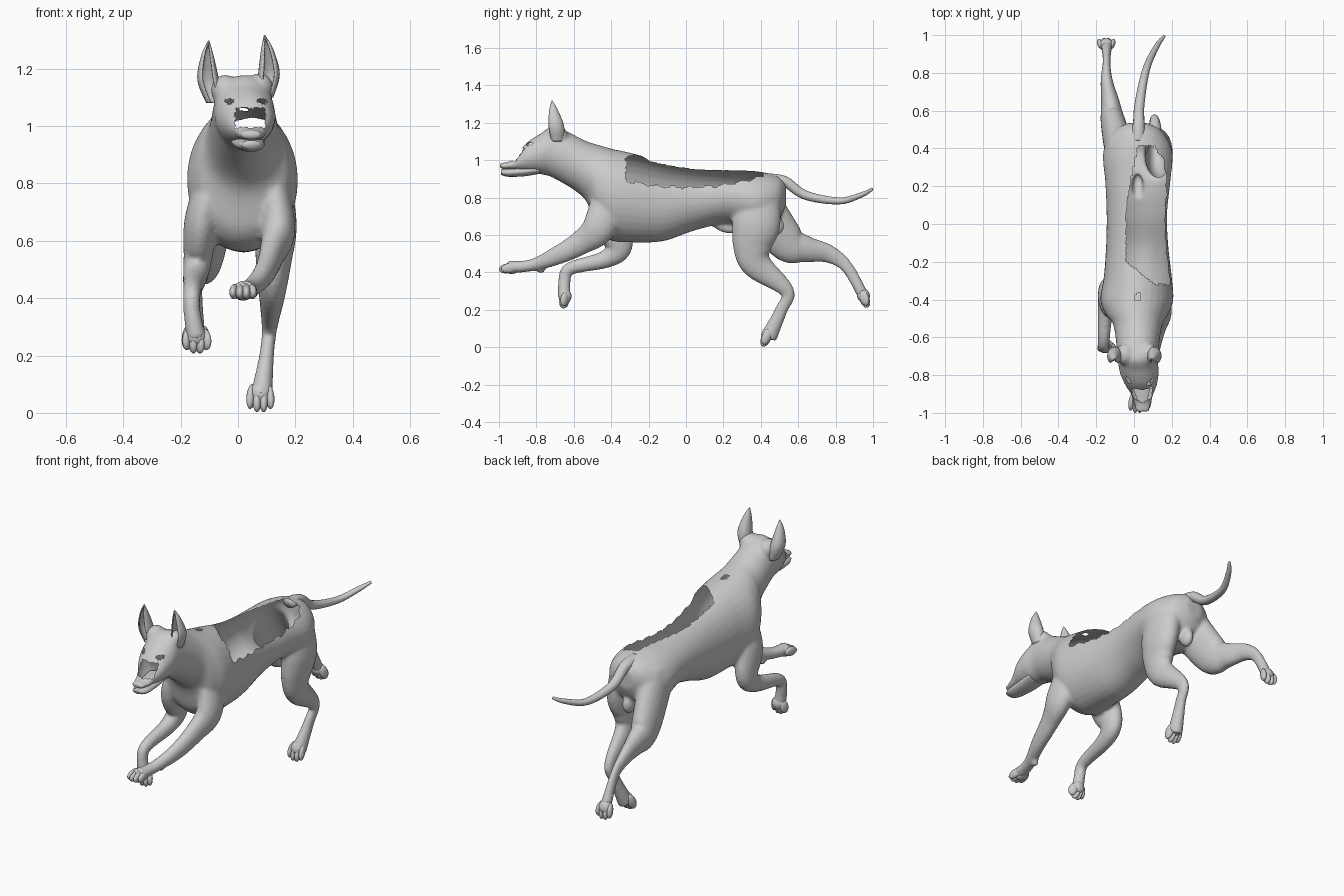
import bpy, bmesh, math
from mathutils import Vector, Matrix

if "Cube" in bpy.data.objects:
    bpy.data.objects.remove(bpy.data.objects["Cube"])

# One plain clay grey
grey = bpy.data.materials.new("clay grey")
grey.use_nodes = True
grey.diffuse_color = (0.6, 0.6, 0.6, 1)
bsdf = grey.node_tree.nodes["Principled BSDF"]
bsdf.inputs["Base Color"].default_value = (0.6, 0.6, 0.6, 1)
bsdf.inputs["Roughness"].default_value = 0.7


def make(name, bm):
    """Turn a bmesh into a smooth grey object."""
    me = bpy.data.meshes.new(name)
    bm.to_mesh(me)
    bm.free()
    me.materials.append(grey)
    me.polygons.foreach_set("use_smooth", [True] * len(me.polygons))
    ob = bpy.data.objects.new(name, me)
    bpy.context.collection.objects.link(ob)
    return ob


def smooth_path(keys, steps=6):
    """Catmull-Rom interpolation through a list of tuples."""
    k = [Vector(p) for p in keys]
    out = []
    for i in range(len(k) - 1):
        a, b, c, d = k[max(i - 1, 0)], k[i], k[i + 1], k[min(i + 2, len(k) - 1)]
        for s in range(steps):
            t = s / steps
            out.append(0.5 * (2 * b + (c - a) * t + (2 * a - 5 * b + 4 * c - d) * t * t
                              + (3 * b - a - 3 * c + d) * t ** 3))
    return out + [k[-1]]


def tube(bm, keys, fixed=None, sides=24):
    """Loft ellipses (x, y, z, side radius, other radius) along a path."""
    path = smooth_path(keys)
    rings = []
    for i, p in enumerate(path):
        c = Vector(p[:3])
        t = fixed or (Vector(path[min(i + 1, len(path) - 1)][:3])
                      - Vector(path[max(i - 1, 0)][:3])).normalized()
        u = Vector((1, 0, 0))
        u = (u - t * u.dot(t)).normalized()
        v = t.cross(u)
        rings.append([bm.verts.new(c + u * p[3] * math.cos(a) + v * p[4] * math.sin(a))
                      for a in (2 * math.pi * j / sides for j in range(sides))])
    for r, q in zip(rings, rings[1:]):
        for j in range(sides):
            k = (j + 1) % sides
            bm.faces.new((r[j], r[k], q[k], q[j]))
    bm.faces.new(rings[0])
    bm.faces.new(rings[-1])
    bmesh.ops.recalc_face_normals(bm, faces=bm.faces[:])


def ball(bm, centre, size, aim=(0, 0, 1)):
    """Ellipsoid whose long z axis points along aim."""
    rot = Vector(aim).to_track_quat('Z', 'Y').to_matrix().to_4x4()
    m = Matrix.Translation(centre) @ rot @ Matrix.Diagonal((*size, 1))
    bmesh.ops.create_uvsphere(bm, u_segments=16, v_segments=10, radius=1, matrix=m)


def toes(name, centre, aim, length):
    """Four fanned toes and a pad."""
    bm = bmesh.new()
    c, aim = Vector(centre), Vector(aim).normalized()
    for s in (-1.5, -.5, .5, 1.5):
        reach = aim * (.006 if abs(s) < 1 else -.006)
        ball(bm, c + reach + Vector((s * .021, 0, 0)), (.016, .026, length * .9),
             aim + Vector((s * .08, 0, 0)))
    ball(bm, c - aim * .02, (.038, .034, .04), aim)
    make(name, bm)


# Trunk, neck and head: y, centre x, top z, bottom z, half width
trunk = [(.535, .02, .87, .76, .05), (.49, .02, .915, .68, .13), (.38, .02, .94, .63, .183),
         (.22, .02, .95, .66, .172), (.05, .015, .963, .625, .16), (-.12, .017, .992, .567, .165),
         (-.28, .02, 1.035, .56, .18), (-.4, .015, 1.062, .57, .193), (-.48, .015, 1.085, .63, .165),
         (-.54, .02, 1.105, .79, .128), (-.7, .02, 1.178, .9, .107), (-.78, .027, 1.14, .925, .104),
         (-.85, .037, 1.095, .935, .085), (-.9, .043, 1.035, .945, .06), (-.94, .045, .995, .95, .05),
         (-.995, .045, .985, .953, .034)]
bm = bmesh.new()
tube(bm, [(cx, y, (a + b) / 2, w, (a - b) / 2) for y, cx, a, b, w in trunk], Vector((0, -1, 0)), 32)
# Brow corners below the ears
ball(bm, (.075, -.69, 1.13), (.05, .06, .055))
ball(bm, (-.045, -.69, 1.125), (.05, .06, .055))

# Left foreleg, reaching forward
tube(bm, [(.11, -.4, .86, .05, .09), (.14, -.46, .65, .06, .09), (.12, -.56, .56, .045, .066),
          (.09, -.7, .485, .036, .049), (.045, -.83, .437, .032, .032), (.02, -.95, .428, .04, .034)])
ball(bm, (.05, -.775, .415), (.018, .025, .02))
# Right foreleg, folded at the wrist
tube(bm, [(-.075, -.4, .86, .05, .09), (-.125, -.4, .68, .06, .1), (-.14, -.36, .54, .05, .075),
          (-.15, -.43, .47, .042, .048), (-.16, -.62, .42, .031, .035), (-.16, -.65, .35, .03, .033),
          (-.145, -.65, .26, .035, .035)])
# Left hind leg, under the body
tube(bm, [(.1, .38, .82, .08, .12), (.13, .375, .66, .075, .13), (.125, .355, .54, .064, .105),
          (.12, .38, .44, .05, .08), (.11, .54, .3, .028, .04), (.1, .51, .2, .026, .034),
          (.08, .44, .05, .04, .046)])
# Right hind leg, stretched back
tube(bm, [(-.07, .36, .82, .08, .12), (-.11, .53, .57, .066, .106), (-.125, .64, .525, .05, .072),
          (-.145, .76, .5, .032, .05), (-.145, .86, .43, .021, .034), (-.145, .945, .28, .03, .03)])
# Rear and belly bumps
ball(bm, (.03, .48, .65), (.032, .045, .055))
ball(bm, (.02, .2, .645), (.03, .03, .07), (0, 1, -.4))

# Fuse everything into one hollow skin
body = make("body_parts", bm)
mod = body.modifiers.new("fuse", 'REMESH')
mod.mode, mod.voxel_size = 'VOXEL', 0.01
mod = body.modifiers.new("soften", 'SMOOTH')
mod.factor, mod.iterations = 0.5, 6
skin = bpy.data.meshes.new_from_object(body.evaluated_get(bpy.context.evaluated_depsgraph_get()))
bpy.data.objects.remove(body)


def is_open(p, n):
    """Openings in the skin: back, snout, withers nick and eyes."""
    x, y, z = p
    if -.32 < y < .41 and n.z > -.2:
        low = .855 + .35 * y * y + .006 * math.sin(y * 70)
        left = -.04 + 1.25 * max(0, -.2 - y) + .2 * max(0, y - .1)
        if z > low and x > left:
            return True
    if y < -.85 and .995 < z < 1.062 and abs(x - .043) < .052 and n.y < -.15:
        return True
    if z > 1 and abs(y + .385) < .022 and abs(x - .02) < .01:
        return True
    return y < -.8 and any(((x - ex) / .016) ** 2 + ((z - 1.087) / .008) ** 2 < 1 for ex in (-.03, .085))


bm = bmesh.new()
bm.from_mesh(skin)
bpy.data.meshes.remove(skin)
bm.normal_update()
bmesh.ops.delete(bm, geom=[f for f in bm.faces if is_open(f.calc_center_median(), f.normal)],
                 context='FACES')
make("body", bm)

# Lower jaw
bm = bmesh.new()
tube(bm, [(.033, -.78, .95, .06, .022), (.038, -.86, .94, .055, .026), (.045, -.95, .933, .046, .022),
          (.045, -.99, .936, .03, .014)], Vector((0, -1, 0)))
make("lower_jaw", bm)

# Tail
bm = bmesh.new()
tube(bm, [(.02, .44, .9, .04, .03), (.025, .53, .885, .031, .029), (.03, .64, .812, .026, .025),
          (.065, .82, .782, .02, .019), (.12, .94, .815, .015, .014), (.16, .995, .845, .008, .008)],
     sides=14)
make("tail", bm)

# Paws
toes("front_left_toes", (.018, -.95, .422), (0, -1, -.15), .05)
toes("front_right_toes", (-.145, -.65, .25), (.05, -.2, -1), .042)
toes("hind_left_toes", (.078, .43, .052), (0, -.45, -1), .052)
toes("hind_right_toes", (-.147, .955, .257), (0, .35, -1), .047)


def ear(name, right):
    """Pricked ear: a tapering shell open to the front."""
    bm = bmesh.new()
    rings = []
    for x, y, z, r in smooth_path([(.09, -.69, 1.1, .03), (.104, -.697, 1.18, .038),
                                   (.1, -.71, 1.265, .022), (.092, -.716, 1.318, .002)]):
        ring = []
        for j in range(17):
            a = math.radians(-55 + 290 * j / 16)
            px = x + r * math.cos(a) + .1 * r
            if right:
                px = .012 - px - .1 * (z - 1.1)
            ring.append(bm.verts.new((px, y + 1.2 * r * math.sin(a), z - .02 * right)))
        rings.append(ring)
    for r, q in zip(rings, rings[1:]):
        for j in range(16):
            quad = (r[j], r[j + 1], q[j + 1], q[j])
            bm.faces.new(quad[::-1] if right else quad)
    make(name, bm).modifiers.new("thickness", 'SOLIDIFY').thickness = .006


ear("left_ear", False)
ear("right_ear", True)
